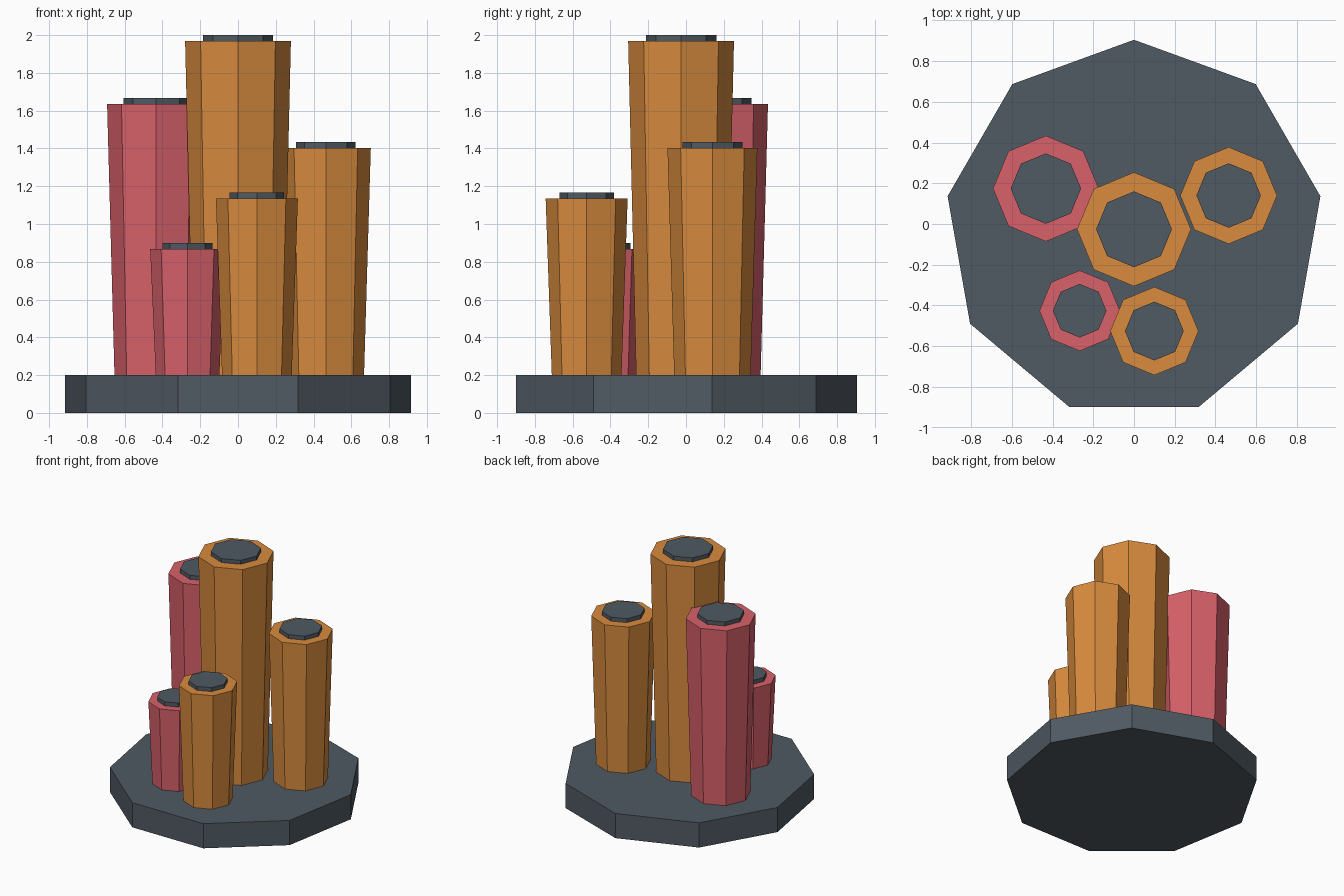
import bpy, bmesh, math

if "Cube" in bpy.data.objects:
    bpy.data.objects.remove(bpy.data.objects["Cube"])


def material(name, rgb):
    m = bpy.data.materials.new(name)
    lin = [((c / 255 + 0.055) / 1.055) ** 2.4 for c in rgb]
    m.diffuse_color = (*lin, 1)
    m.use_nodes = True
    m.node_tree.nodes["Principled BSDF"].inputs["Base Color"].default_value = m.diffuse_color
    return m


slate = material("slate", (80, 90, 99))
orange = material("orange", (216, 139, 62))
red = material("red", (216, 97, 106))


def prism(name, mat, sides, x, y, z0, z1, r0, r1, start=0.0):
    """Flat-sided, optionally tapered prism with its first corner at angle start."""
    bm = bmesh.new()
    rings = []
    for z, r in ((z0, r0), (z1, r1)):
        ring = []
        for i in range(sides):
            a = start + 2 * math.pi * i / sides
            ring.append(bm.verts.new((x + r * math.cos(a), y + r * math.sin(a), z)))
        rings.append(ring)
    low, high = rings
    for i in range(sides):
        j = (i + 1) % sides
        bm.faces.new((low[i], low[j], high[j], high[i]))
    bm.faces.new(low[::-1])
    bm.faces.new(high)
    mesh = bpy.data.meshes.new(name)
    bm.to_mesh(mesh)
    bm.free()
    mesh.materials.append(mat)
    ob = bpy.data.objects.new(name, mesh)
    bpy.context.collection.objects.link(ob)


# Nine-sided base slab
prism("base", slate, 9, 0, -0.025, 0, 0.2, 0.93, 0.93, math.pi / 2)

# Columns widening upward, each with a dark cap: name, colour, x, y, top, radius
columns = [
    ("centre", orange, 0.0, -0.026, 1.968, 0.28),
    ("right", orange, 0.465, 0.14, 1.402, 0.238),
    ("front", orange, 0.1, -0.526, 1.135, 0.217),
    ("left", red, -0.433, 0.174, 1.635, 0.26),
    ("front_left", red, -0.267, -0.426, 0.868, 0.198),
]
for name, mat, x, y, top, r in columns:
    prism(name + "_column", mat, 8, x, y, 0.2, top, r * 0.85, r)
    prism(name + "_cap", slate, 8, x, y, top, top + 0.032, r * 0.665, r * 0.665)
